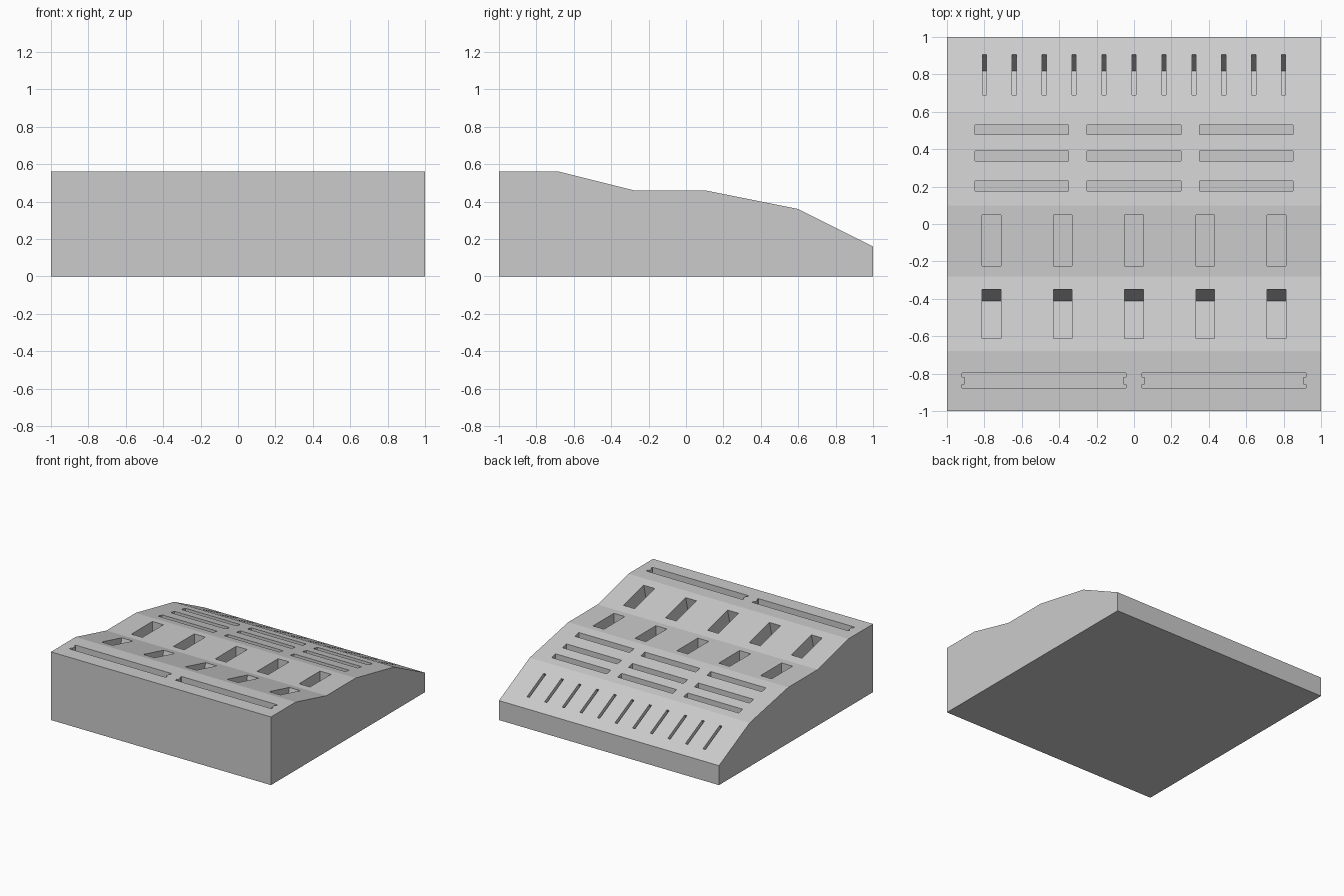
import bpy, bmesh, math
from mathutils import Matrix

if "Cube" in bpy.data.objects:
    bpy.data.objects.remove(bpy.data.objects["Cube"])

grey = bpy.data.materials.new("light_grey")
grey.diffuse_color = (0.6, 0.6, 0.6, 1)
grey.use_nodes = True
grey.node_tree.nodes["Principled BSDF"].inputs["Base Color"].default_value = grey.diffuse_color

# Side profile (y, z), front to back along the top
TOP = [(-1, 0.56), (-0.68, 0.56), (-0.28, 0.46), (0.1, 0.46), (0.6, 0.36), (1, 0.16)]


def add_object(name, bm):
    bmesh.ops.recalc_face_normals(bm, faces=bm.faces)
    mesh = bpy.data.meshes.new(name)
    bm.to_mesh(mesh)
    bm.free()
    mesh.materials.append(grey)
    obj = bpy.data.objects.new(name, mesh)
    bpy.context.collection.objects.link(obj)
    return obj


def prism(bm, points, offset):
    """Closed prism: the outline points swept along the offset."""
    face = bm.faces.new([bm.verts.new(p) for p in points])
    ext = bmesh.ops.extrude_face_region(bm, geom=[face], use_keep_orig=True)
    verts = [g for g in ext["geom"] if isinstance(g, bmesh.types.BMVert)]
    bmesh.ops.translate(bm, verts=verts, vec=offset)


def surface(y):
    """Height and downhill angle of the stepped top at y."""
    for (y0, z0), (y1, z1) in zip(TOP, TOP[1:]):
        if y0 <= y <= y1:
            return z0 + (z1 - z0) * (y - y0) / (y1 - y0), math.atan2(z1 - z0, y1 - y0)


def pocket(bm, x, y, outline, depth, tilted=False):
    """Outline sunk below the surface; floor follows the slope when tilted."""
    z, angle = surface(y)
    place = Matrix.Translation((x, y, z))
    if tilted:
        place = place @ Matrix.Rotation(angle, 4, 'X')
    pts = [place @ Matrix.Translation((px, py, -depth)).to_translation() for px, py in outline]
    prism(bm, pts, place.to_3x3() @ Matrix.Translation((0, 0, depth + 0.1)).to_translation())


def rect(w, d):
    return [(-w / 2, -d / 2), (w / 2, -d / 2), (w / 2, d / 2), (-w / 2, d / 2)]


# Solid stepped block
bm = bmesh.new()
prism(bm, [(-1, y, z) for y, z in [(-1, 0)] + TOP + [(1, 0)]], (2, 0, 0))
block = add_object("stepped_block", bm)

# Holder pockets
bm = bmesh.new()
# Two long front slots with a small tab at each end
w, d, t, n = 0.4375, 0.04, 0.012, 0.02
long_slot = [(-w, -d), (w, -d), (w, -n), (w - t, -n), (w - t, n), (w, n),
             (w, d), (-w, d), (-w, n), (-w + t, n), (-w + t, -n), (-w, -n)]
for x in (-0.481, 0.481):
    pocket(bm, x, -0.837, long_slot, 0.2)
# Two rows of five wide pockets, the front row square to its slope
for i in range(-2, 3):
    pocket(bm, i * 0.381, -0.48, rect(0.1, 0.27), 0.26, True)
    pocket(bm, i * 0.381, -0.088, rect(0.1, 0.272), 0.25)
# Three rows of three straight slots
for y in (0.203, 0.364, 0.504):
    for x in (-0.6, 0, 0.6):
        pocket(bm, x, y, rect(0.5, 0.053), 0.2)
# Back row of eleven narrow slots square to the slope
for i in range(-5, 6):
    pocket(bm, i * 0.16, 0.798, rect(0.022, 0.243), 0.2, True)
cutter = add_object("pocket_cutter", bm)
cutter.hide_render = True
cutter.display_type = 'WIRE'

cut = block.modifiers.new("pockets", 'BOOLEAN')
cut.operation = 'DIFFERENCE'
cut.solver = 'EXACT'
cut.object = cutter
